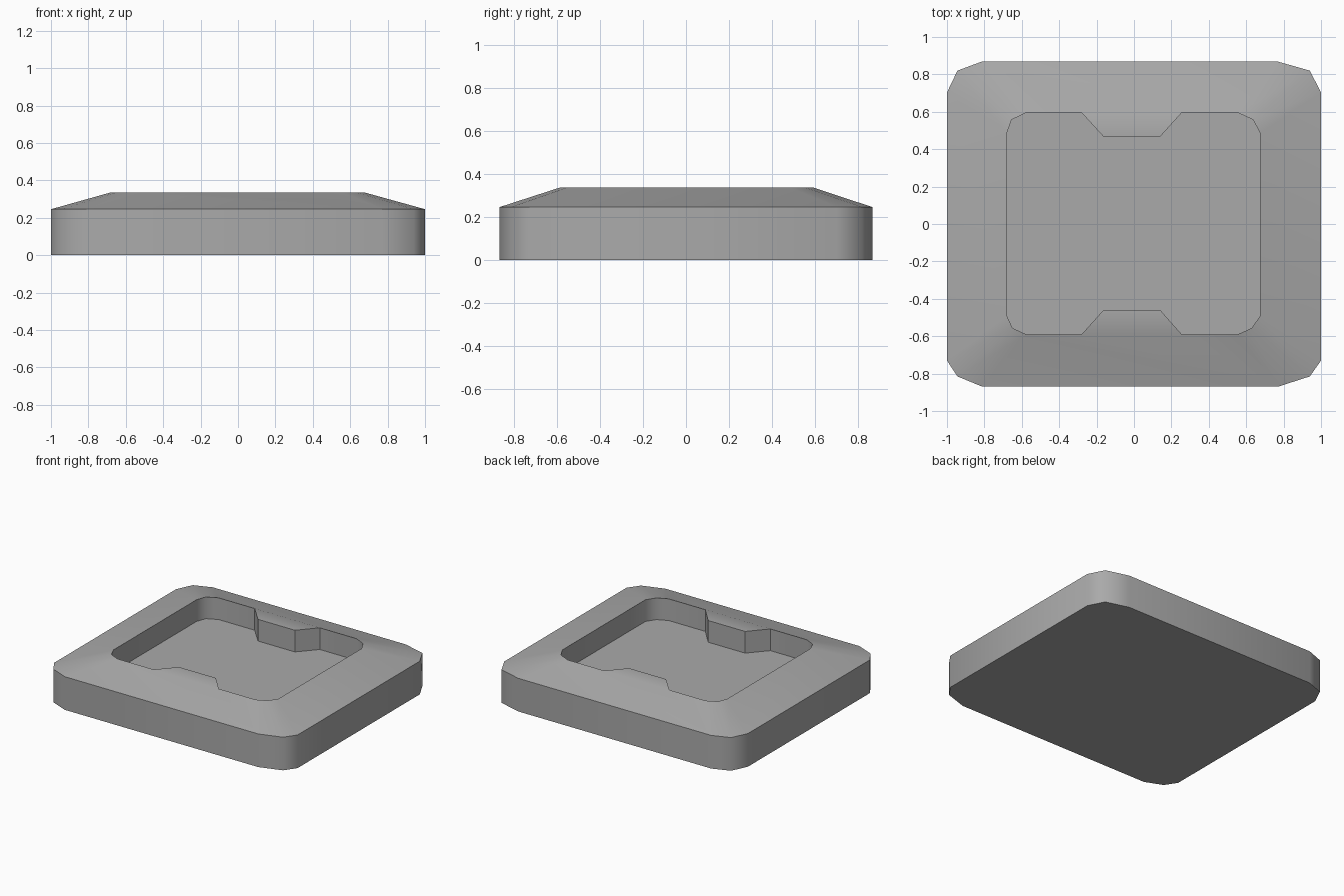
import bpy
import bmesh
from math import radians

cube = bpy.data.objects.get("Cube")
if cube:
    bpy.data.objects.remove(cube, do_unlink=True)

BASE_TOP, RIM_TOP, FLOOR = 0.246, 0.336, 0.175

# Plan outlines, counter-clockwise, starting at the right end of the front edge
outer = [(0.775, -0.868), (0.94, -0.815), (1, -0.73), (1, 0.703), (0.94, 0.82), (0.77, 0.868),
         (-0.815, 0.868), (-0.944, 0.82), (-1, 0.703), (-1, -0.73), (-0.944, -0.815), (-0.815, -0.868)]
inner = [(0.555, -0.59), (0.63, -0.556), (0.675, -0.49), (0.675, 0.485), (0.637, 0.557), (0.555, 0.595),
         (-0.577, 0.595), (-0.655, 0.557), (-0.68, 0.485), (-0.68, -0.49), (-0.65, -0.556), (-0.577, -0.59)]
# Tabs that reach into the recess, listed in the direction of the outline
back_tab = [(0.255, 0.595), (0.14, 0.467), (-0.163, 0.467), (-0.28, 0.595)]
front_tab = [(-0.28, -0.59), (-0.163, -0.46), (0.14, -0.46), (0.255, -0.59)]

bm = bmesh.new()


def ring(points, z):
    return [bm.verts.new((x, y, z)) for x, y in points]


def bridge(lower, upper):
    n = len(lower)
    for i in range(n):
        j = (i + 1) % n
        bm.faces.new((lower[i], lower[j], upper[j], upper[i]))


# Underside and outer wall
bottom = ring(outer, 0)
shoulder = ring(outer, BASE_TOP)
bm.faces.new(bottom[::-1])
bridge(bottom, shoulder)

# Sloping rim, with the tab roots on its front and back inner edges
rim = ring(inner, RIM_TOP)
tabs = {5: ring(back_tab, RIM_TOP), 11: ring(front_tab, RIM_TOP)}
opening = []
for i in range(12):
    j = (i + 1) % 12
    tab = tabs.get(i, [])
    roots = [tab[-1], tab[0]] if tab else []
    bm.faces.new([shoulder[i], shoulder[j], rim[j]] + roots + [rim[i]])
    if tab:
        bm.faces.new(tab[::-1])
    opening += [rim[i]] + tab

# Recess wall and floor
floor = ring([v.co.xy for v in opening], FLOOR)
bridge(opening, floor)
bm.faces.new(floor)
bmesh.ops.recalc_face_normals(bm, faces=bm.faces)

# Smooth shading, with crisp rims and crisp tab corners
for f in bm.faces:
    f.smooth = True
for e in bm.edges:
    a, b = e.verts
    upright = (a.co.xy - b.co.xy).length < 0.001
    tab_corner = upright and abs(a.co.x) < 0.3
    e.smooth = e.calc_face_angle(0) < radians(60) and not tab_corner

mesh = bpy.data.meshes.new("recessed_tray")
bm.to_mesh(mesh)
bm.free()
tray = bpy.data.objects.new("recessed_tray", mesh)
bpy.context.collection.objects.link(tray)

# Plain grey material
grey = bpy.data.materials.new("mid_grey")
grey.use_nodes = True
colour = (0.4, 0.4, 0.4, 1)
grey.diffuse_color = colour
for node in grey.node_tree.nodes:
    if node.type == 'BSDF_PRINCIPLED':
        node.inputs["Base Color"].default_value = colour
mesh.materials.append(grey)
